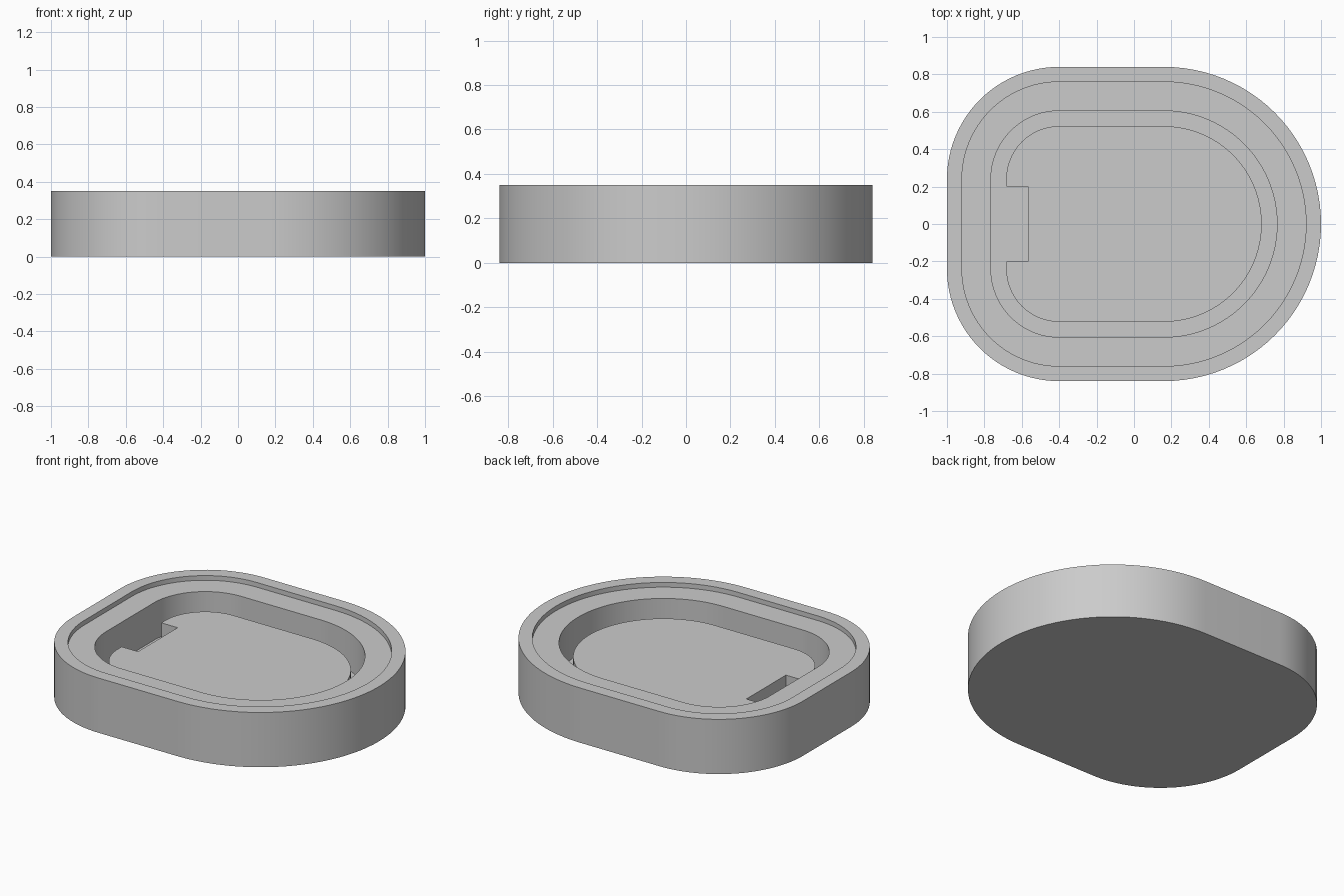
import bpy, bmesh, math

cube = bpy.data.objects.get("Cube")
if cube:
    bpy.data.objects.remove(cube, do_unlink=True)

HEIGHT, LEDGE, PLATFORM, FLOOR = 0.35, 0.32, 0.23, 0.08

grey = bpy.data.materials.new("light grey")
grey.use_nodes = True
grey.diffuse_color = (0.6, 0.6, 0.6, 1)
grey.node_tree.nodes["Principled BSDF"].inputs["Base Color"].default_value = (0.6, 0.6, 0.6, 1)


def arc(cx, cy, radius, start, end, steps):
    angles = [math.radians(start + (end - start) * i / steps) for i in range(steps + 1)]
    return [(cx + radius * math.cos(a), cy + radius * math.sin(a)) for a in angles]


def outline(inset):
    """Rounded outline, counter-clockwise from the lower left corner's end."""
    return (arc(-0.4, -0.24, 0.6 - inset, 180, 270, 24)
            + arc(0.16, 0, 0.84 - inset, -90, 90, 48)
            + arc(-0.4, 0.24, 0.6 - inset, 90, 180, 24))


def stack(name, levels):
    """Skin a list of (points, z) loops and cap both ends."""
    bm = bmesh.new()
    loops = [[bm.verts.new((x, y, z)) for x, y in points] for points, z in levels]
    for low, high in zip(loops, loops[1:]):
        n = len(low)
        for i in range(n):
            j = (i + 1) % n
            bm.faces.new((low[i], low[j], high[j], high[i]))
    bm.faces.new(loops[0][::-1])
    bm.faces.new(loops[-1])
    bmesh.ops.recalc_face_normals(bm, faces=bm.faces)
    mesh = bpy.data.meshes.new(name)
    bm.to_mesh(mesh)
    bm.free()
    mesh.materials.append(grey)
    obj = bpy.data.objects.new(name, mesh)
    bpy.context.collection.objects.link(obj)
    bpy.ops.object.select_all(action="DESELECT")
    obj.select_set(True)
    bpy.context.view_layer.objects.active = obj
    bpy.ops.object.shade_smooth_by_angle(angle=math.radians(30))
    return obj


# Case: outer wall, raised lip, recessed ledge and deep well
stack("case_body", [
    (outline(0), 0), (outline(0), HEIGHT),
    (outline(0.08), HEIGHT), (outline(0.08), LEDGE),
    (outline(0.235), LEDGE), (outline(0.235), FLOOR),
])

# Inner platform, separated by a channel and notched on its straight side
inset = 0.317
edge = inset - 1
notch = [(edge, 0.2), (-0.567, 0.2), (-0.567, -0.2), (edge, -0.2)]
profile = outline(inset) + notch
stack("inner_platform", [(profile, FLOOR - 0.03), (profile, PLATFORM)])
